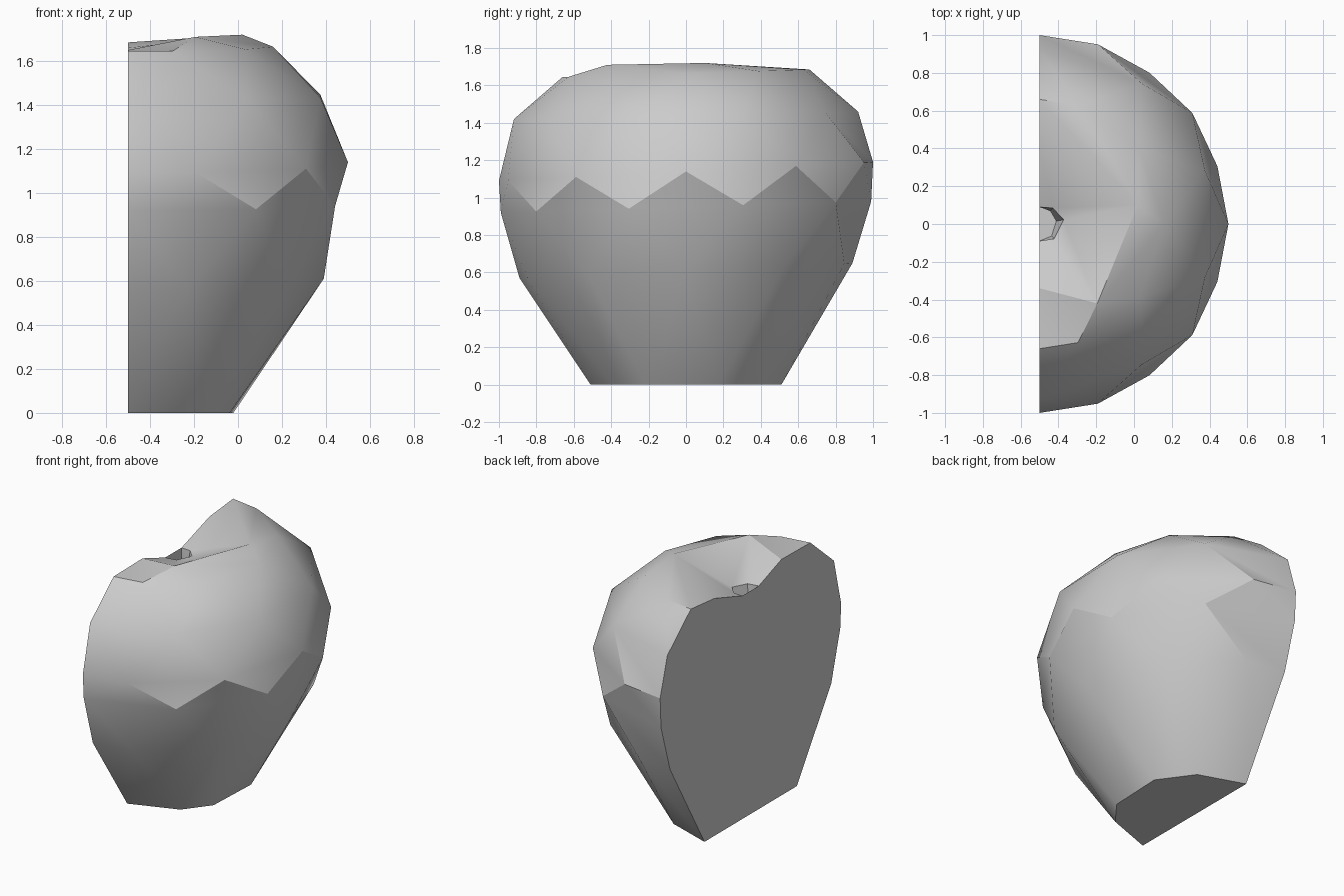
import bpy
import bmesh
from math import radians, sin, cos

default_cube = bpy.data.objects.get("Cube")
if default_cube:
    bpy.data.objects.remove(default_cube, do_unlink=True)

CUT_X = -0.5  # plane where the fruit is sliced in half

# Two staggered sets of angles give the irregular triangular facets
ODD = (-90, -54, -18, 18, 54, 90)
EVEN = (-90, -72, -36, 0, 36, 72, 90)


def material(name, colour):
    mat = bpy.data.materials.new(name)
    mat.use_nodes = True
    mat.diffuse_color = colour
    mat.node_tree.nodes["Principled BSDF"].inputs["Base Color"].default_value = colour
    return mat


def add_ring(bm, angles, radius, height, tilt=0.0):
    """Half ring of (angle, vertex) pairs, rising towards the back by tilt."""
    ring = []
    for angle in angles:
        a = radians(angle)
        position = (CUT_X + radius * cos(a), radius * sin(a), height + tilt * sin(a))
        ring.append((angle, bm.verts.new(position)))
    return ring


def add_points(bm, points):
    """Half ring from individual (angle, radius, height) points."""
    return [add_ring(bm, (angle,), radius, height)[0] for angle, radius, height in points]


def stitch(bm, lower, upper):
    """Join two half rings with triangles, always stepping to the nearer angle."""
    i = j = 0
    while i < len(lower) - 1 or j < len(upper) - 1:
        step_lower = j == len(upper) - 1 or (
            i < len(lower) - 1 and lower[i + 1][0] <= upper[j + 1][0])
        if step_lower:
            bm.faces.new((lower[i][1], lower[i + 1][1], upper[j][1]))
            i += 1
        else:
            bm.faces.new((lower[i][1], upper[j + 1][1], upper[j][1]))
            j += 1


bm = bmesh.new()

# Base, swelling sides and shoulders
rings = [
    add_ring(bm, (-90, -50, -25, 20, 52, 90), 0.51, 0.0),
    add_ring(bm, EVEN, 0.89, 0.61, 0.04),
    add_ring(bm, ODD, 0.99, 0.95, 0.03),
    add_ring(bm, EVEN, 1.0, 1.14, 0.05),
    add_ring(bm, ODD, 0.92, 1.44, 0.02),
    add_ring(bm, EVEN, 0.66, 1.665, 0.02),
]
# Uneven rim around the dip, then the mouth of the stem socket
rings.append(add_points(bm, [(-90, 0.34, 1.65), (-54, 0.52, 1.71),
                             (11, 0.53, 1.72), (90, 0.4, 1.66)]))
mouth = add_points(bm, [(-90, 0.09, 1.56), (-45, 0.11, 1.56), (10, 0.13, 1.56),
                        (50, 0.11, 1.56), (90, 0.09, 1.56)])
rings.append(mouth)
for lower, upper in zip(rings, rings[1:]):
    stitch(bm, lower, upper)

# Flat underside and flat sliced side
bm.faces.new([vert for _, vert in reversed(rings[0])])
front_edge = [ring[0][1] for ring in rings]
back_edge = [ring[-1][1] for ring in rings]
bm.faces.new(front_edge + back_edge[::-1])

# Stem socket
socket_floor = add_ring(bm, [angle for angle, _ in mouth], 0.09, 1.43)
stitch(bm, mouth, socket_floor)
bm.faces.new([vert for _, vert in socket_floor])

mesh = bpy.data.meshes.new("fruit_half")
bm.to_mesh(mesh)
bm.free()
fruit = bpy.data.objects.new("fruit_half", mesh)
bpy.context.collection.objects.link(fruit)
mesh.materials.append(material("plain_grey", (0.6, 0.6, 0.6, 1.0)))

# Soft facets with crisp slice, base and rim
bpy.context.view_layer.objects.active = fruit
fruit.select_set(True)
bpy.ops.object.shade_smooth_by_angle(angle=radians(30))
